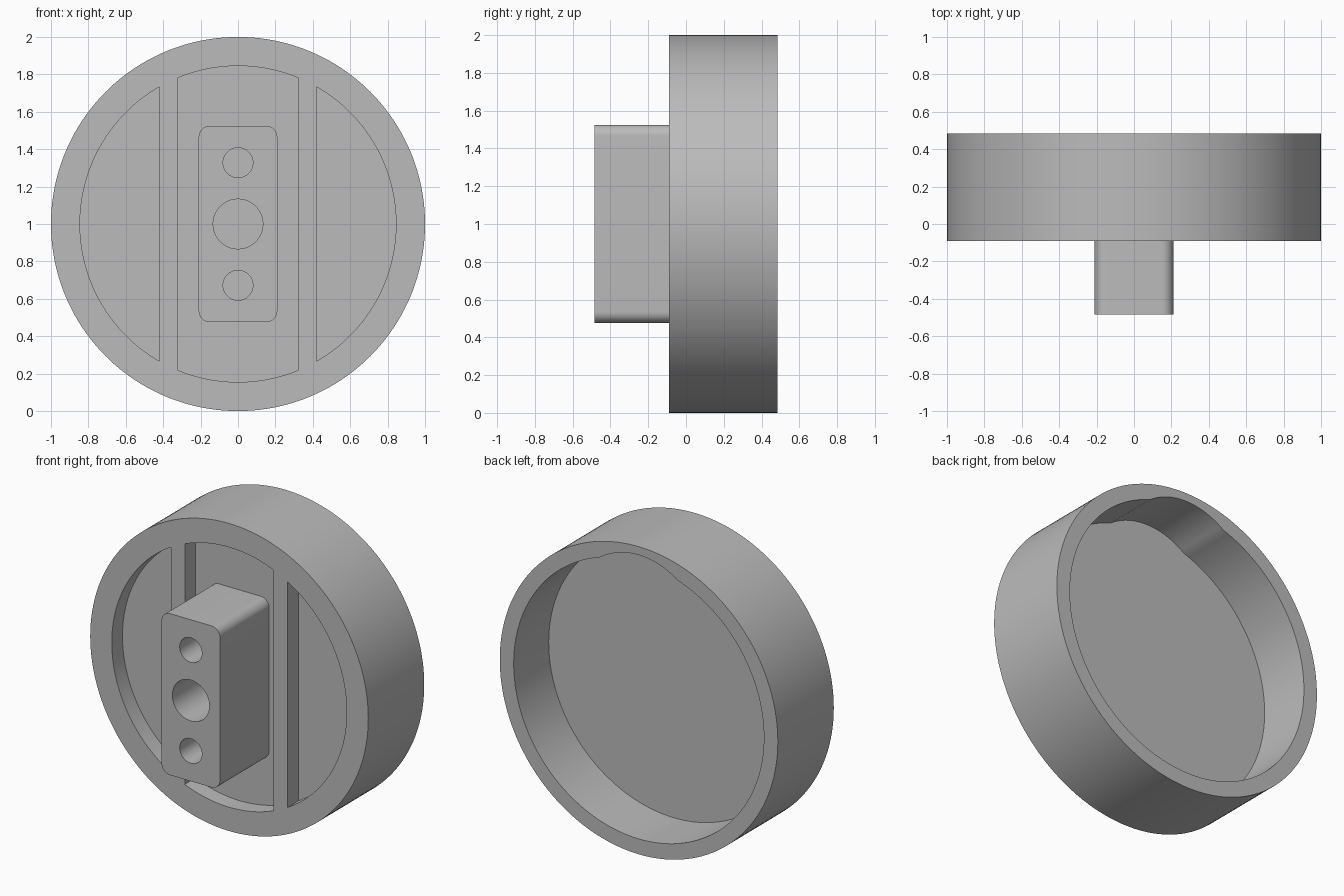
import bpy
import bmesh
from math import sin, cos, asin, sqrt, pi, radians

old = bpy.data.objects.get("Cube")
if old:
    bpy.data.objects.remove(old, do_unlink=True)

CZ = 1.0                        # height of the disc axis
FRONT, BACK = -0.09, 0.485      # disc faces
POCKET_FLOOR, CAVITY_FLOOR = 0.02, 0.125
BLOCK_FRONT = -0.485
CLEAR = 0.1                     # cutter overshoot

grey = bpy.data.materials.new("plain grey")
grey.use_nodes = True
colour = (0.5, 0.5, 0.5, 1)
grey.diffuse_color = colour
grey.node_tree.nodes["Principled BSDF"].inputs["Base Color"].default_value = colour


def arc(cx, cz, r, start, end, n):
    """Points along an arc, both ends included."""
    return [(cx + r * cos(start + (end - start) * i / n),
             cz + r * sin(start + (end - start) * i / n)) for i in range(n + 1)]


def circle(cz, r, n):
    return arc(0, cz, r, 0, 2 * pi, n)[:-1]


def prism(name, outline, y0, y1):
    """Extrude an x-z outline along y."""
    bm = bmesh.new()
    face = bm.faces.new([bm.verts.new((x, y0, z + CZ)) for x, z in outline])
    ext = bmesh.ops.extrude_face_region(bm, geom=[face])
    new = [v for v in ext["geom"] if isinstance(v, bmesh.types.BMVert)]
    bmesh.ops.translate(bm, verts=new, vec=(0, y1 - y0, 0))
    bmesh.ops.recalc_face_normals(bm, faces=bm.faces)
    mesh = bpy.data.meshes.new(name)
    bm.to_mesh(mesh)
    bm.free()
    mesh.materials.append(grey)
    ob = bpy.data.objects.new(name, mesh)
    bpy.context.collection.objects.link(ob)
    return ob


def combine(target, tool, operation):
    """Apply a boolean and discard the tool."""
    mod = target.modifiers.new("cut", "BOOLEAN")
    mod.operation, mod.solver, mod.object = operation, "EXACT", tool
    bpy.context.view_layer.objects.active = target
    bpy.ops.object.modifier_apply(modifier=mod.name)
    bpy.data.objects.remove(tool, do_unlink=True)


# Round body
body = prism("round_housing", circle(0, 1, 160), FRONT, BACK)

# Rear cavity, with a shallow bulge in the wall at the top
R, HALF, BULGE_R = 0.9, 0.28, 0.48
a, b = asin(HALF / R), asin(HALF / BULGE_R)
bulge_z = sqrt(R * R - HALF * HALF) - BULGE_R * cos(b)
cavity = arc(0, 0, R, pi / 2 + a, 5 * pi / 2 - a, 140)
cavity += arc(0, bulge_z, BULGE_R, pi / 2 - b, pi / 2 + b, 20)[1:-1]
combine(body, prism("cavity_cutter", cavity, CAVITY_FLOOR, BACK + CLEAR), "DIFFERENCE")

# Front pockets: a wide middle one and a circle segment on each side
PR, MID, SIDE = 0.845, 0.32, 0.42
m, s = asin(MID / PR), pi / 2 - asin(SIDE / PR)
middle = arc(0, 0, PR, pi / 2 - m, pi / 2 + m, 24) + arc(0, 0, PR, 3 * pi / 2 - m, 3 * pi / 2 + m, 24)
pockets = [middle] + [arc(0, 0, PR, t - s, t + s, 60) for t in (0, pi)]
for outline in pockets:
    combine(body, prism("pocket_cutter", outline, FRONT - CLEAR, POCKET_FLOOR), "DIFFERENCE")

# Rounded block standing in the middle pocket
W, H, C = 0.21, 0.525, 0.06
block = []
for i, (sx, sz) in enumerate([(1, 1), (-1, 1), (-1, -1), (1, -1)]):
    block += arc(sx * (W - C), sz * (H - C), C, i * pi / 2, (i + 1) * pi / 2, 10)
combine(body, prism("block", block, BLOCK_FRONT, POCKET_FLOOR + 0.04), "UNION")

# Three blind holes in the block
for z, r in [(0.328, 0.08), (0, 0.133), (-0.328, 0.08)]:
    combine(body, prism("hole_cutter", circle(z, r, 48), BLOCK_FRONT - CLEAR, POCKET_FLOOR), "DIFFERENCE")

# Smooth walls, sharp rims
bpy.ops.object.select_all(action="DESELECT")
body.select_set(True)
bpy.context.view_layer.objects.active = body
bpy.ops.object.shade_smooth_by_angle(angle=radians(30))
